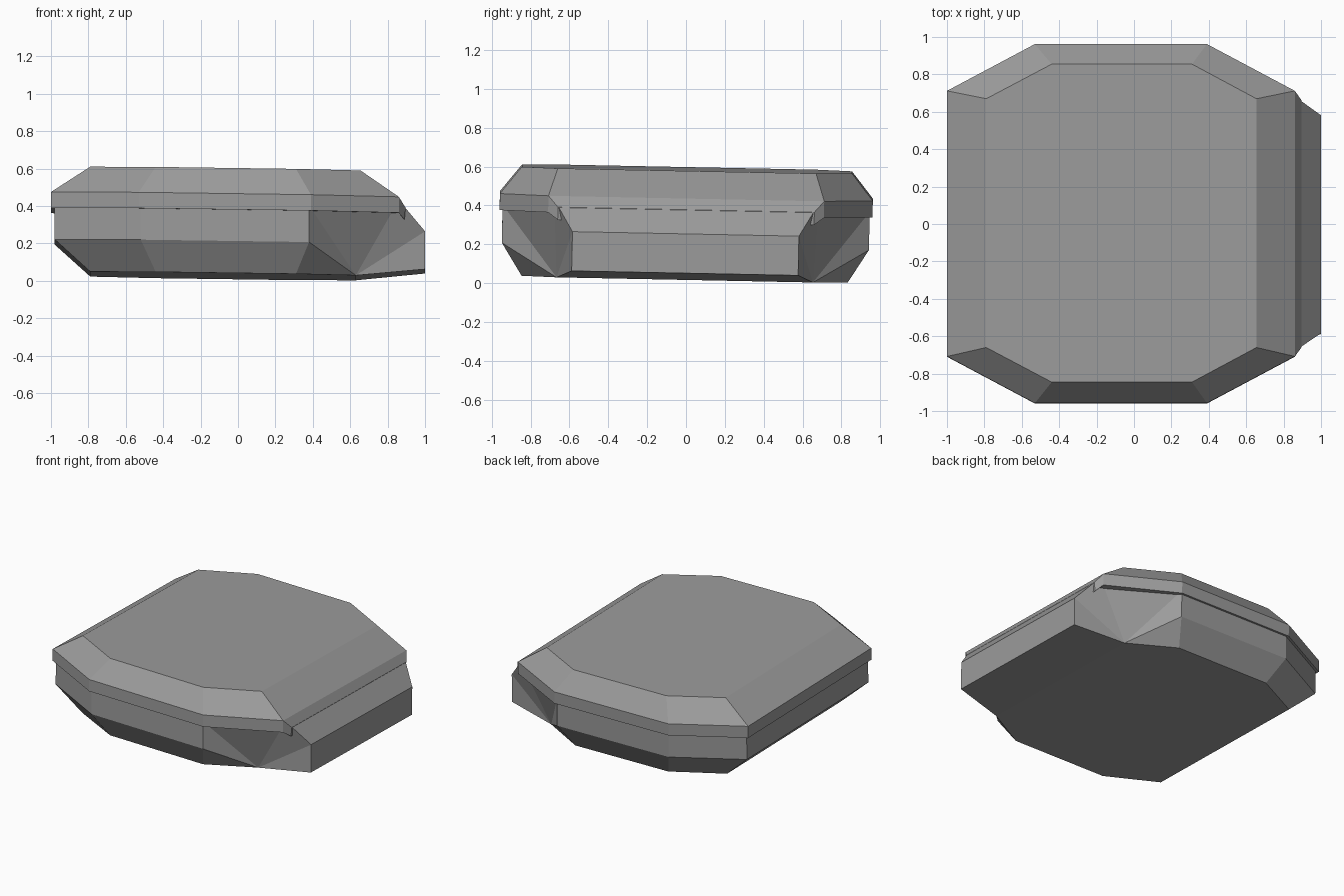
import bpy
import bmesh
from mathutils import Matrix

cube = bpy.data.objects.get("Cube")
if cube:
    bpy.data.objects.remove(cube, do_unlink=True)

stone = bpy.data.materials.new("mid_grey")
stone.use_nodes = True
GREY = (0.33, 0.33, 0.33, 1)
stone.diffuse_color = GREY
stone.node_tree.nodes["Principled BSDF"].inputs["Base Color"].default_value = GREY

# Both parts lean slightly down towards the left and the back
TILT = Matrix(((1, 0, 0, 0),
               (0, 1, 0.02, -0.007),
               (-0.014, -0.02, 1, 0),
               (0, 0, 0, 1)))


def build(name, points, sides, spans):
    """Front-half points, mirrored across y; spans join both halves."""
    bm = bmesh.new()
    front = {k: bm.verts.new((x, -y, z)) for k, (x, y, z) in points.items()}
    back = {k: bm.verts.new((x, y, z)) for k, (x, y, z) in points.items()}
    for face in sides:
        keys = face.split()
        bm.faces.new([front[k] for k in keys])
        bm.faces.new([back[k] for k in reversed(keys)])
    for span in spans:
        keys = span.split()
        bm.faces.new([front[k] for k in keys] + [back[k] for k in reversed(keys)])
    bmesh.ops.recalc_face_normals(bm, faces=bm.faces)
    bm.transform(TILT)
    mesh = bpy.data.meshes.new(name)
    bm.to_mesh(mesh)
    bm.free()
    mesh.materials.append(stone)
    obj = bpy.data.objects.new(name, mesh)
    bpy.context.collection.objects.link(obj)


# Lower body: bevelled octagon with a wedge nose on the +x end
build("lower_body", {
    "upA": (-0.98, 0.70, 0.39), "upB": (-0.52, 0.945, 0.39),
    "upC": (0.38, 0.945, 0.39), "upD": (0.86, 0.68, 0.43),
    "midA": (-0.98, 0.70, 0.194), "midB": (-0.52, 0.945, 0.194),
    "midC": (0.38, 0.945, 0.194),
    "lowA": (-0.79, 0.66, 0.025), "lowB": (-0.44, 0.84, 0.025),
    "lowC": (0.31, 0.84, 0.025), "lowD": (0.63, 0.66, 0.025),
    "noseTop": (1.0, 0.583, 0.267), "noseLow": (1.0, 0.583, 0.065),
}, [
    "upA upB midB midA", "upB upC midC midB",
    "midA midB lowB lowA", "midB midC lowC lowB",
    "midC lowD lowC", "upC lowD midC", "upC upD lowD",
    "upD noseTop lowD", "noseTop noseLow lowD",
], [
    "upA upB upC upD", "lowA lowB lowC lowD", "upA midA", "midA lowA",
    "upD noseTop", "noseTop noseLow", "noseLow lowD",
])

# Lid: overhanging octagonal cap with a short lip over the nose
build("lid", {
    "topA": (-0.79, 0.665, 0.586), "topB": (-0.44, 0.85, 0.586),
    "topC": (0.31, 0.85, 0.586), "topD": (0.655, 0.665, 0.586),
    "rimA": (-1.0, 0.71, 0.447), "rimB": (-0.53, 0.96, 0.447),
    "rimC": (0.39, 0.96, 0.447), "rimD": (0.86, 0.71, 0.447),
    "edgeA": (-1.0, 0.71, 0.362), "edgeB": (-0.53, 0.96, 0.362),
    "edgeC": (0.39, 0.96, 0.362), "edgeD": (0.86, 0.71, 0.362),
    "lipTop": (0.896, 0.66, 0.39), "lipLow": (0.89, 0.66, 0.325),
}, [
    "topA topB rimB rimA", "topB topC rimC rimB", "topC topD rimD rimC",
    "rimA rimB edgeB edgeA", "rimB rimC edgeC edgeB", "rimC rimD edgeD edgeC",
    "rimD lipTop lipLow edgeD",
], [
    "topA topB topC topD", "topA rimA", "rimA edgeA", "topD rimD",
    "rimD lipTop", "lipTop lipLow", "lipLow edgeD", "edgeA edgeB edgeC edgeD",
])
